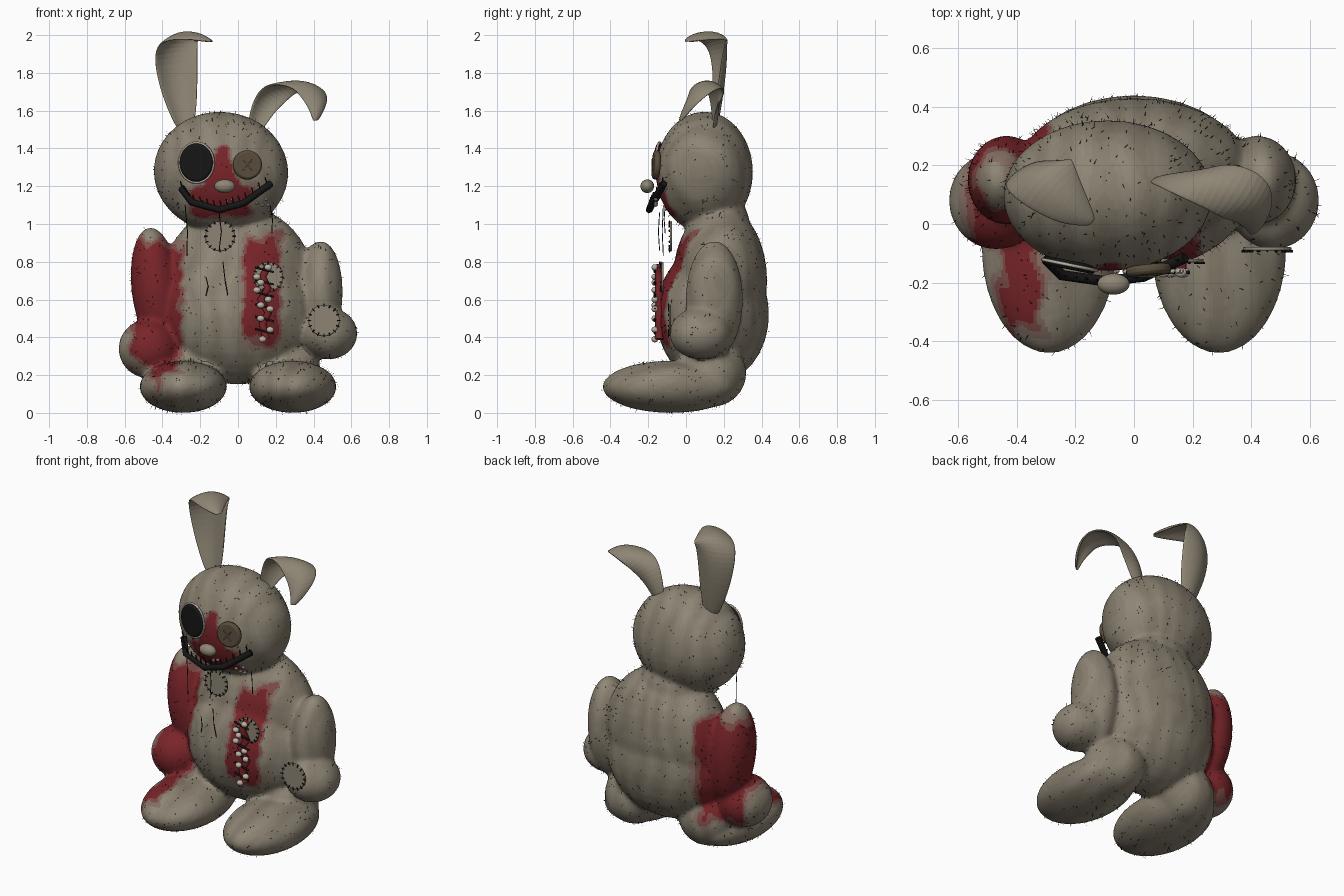
import bpy, math, random
from mathutils import Vector, noise

if "Cube" in bpy.data.objects:
    bpy.data.objects.remove(bpy.data.objects["Cube"])
random.seed(4)
C = bpy.context


def mat(name, rgb):
    m = bpy.data.materials.new(name)
    m.diffuse_color = (*rgb, 1)
    m.use_nodes = True
    m.node_tree.nodes["Principled BSDF"].inputs["Base Color"].default_value = m.diffuse_color
    return m


FUR = [mat("fur_%d" % i, (.29 - .022 * i, .255 - .021 * i, .195 - .018 * i)) for i in range(5)]
MIX = [mat("stain_%d" % i, c) for i, c in enumerate([(.24, .16, .13), (.21, .075, .065), (.19, .018, .022)])]
BLACK = mat("black", (.008, .008, .008))
BUTTON = mat("button_brown", (.10, .075, .045))
CLOTH = mat("cloth", (.27, .235, .175))
PALE = mat("pale", (.5, .45, .38))
RED = MIX[2]


def finish(ob, name, m):
    ob.name = name
    if m:
        ob.data.materials.append(m)
    C.view_layer.objects.active = ob
    bpy.ops.object.shade_smooth_by_angle()
    return ob


def ball(name, loc, rad, m=None, rot=(0, 0, 0), seg=32):
    bpy.ops.mesh.primitive_uv_sphere_add(segments=seg, ring_count=seg // 2, location=loc, rotation=rot)
    C.object.scale = rad
    return finish(C.object, name, m)


def disc(name, loc, r, depth, m, rot=(0, 0, 0)):
    bpy.ops.mesh.primitive_cylinder_add(vertices=40, radius=r, depth=depth, location=loc,
                                        rotation=(math.pi / 2 + rot[0], 0, rot[2]))
    ob = finish(C.object, name, m)
    b = ob.modifiers.new("edge", 'BEVEL')
    b.width, b.segments = depth * .35, 2
    return ob


def tubes(name, paths, r, m):
    cu = bpy.data.curves.new(name, 'CURVE')
    cu.dimensions, cu.bevel_depth, cu.bevel_resolution, cu.use_fill_caps = '3D', r, 1, True
    for p in paths:
        s = cu.splines.new('POLY')
        s.points.add(len(p) - 1)
        for q, co in zip(s.points, p):
            q.co = (*co, 1)
    cu.materials.append(m)
    ob = bpy.data.objects.new(name, cu)
    C.collection.objects.link(ob)
    return ob


# soft body: overlapping ellipsoids fused into one skin
parts = [((0, .14, .52), (.41, .30, .37), 0), ((0, .18, .70), (.40, .25, .40), 0),
         ((-.03, .17, .98), (.22, .17, .2), 0), ((-.09, .097, 1.275), (.358, .258, .32), 4),
         ((-.435, .15, .66), (.13, .152, .325), -6), ((.42, .15, .6), (.133, .152, .312), 4),
         ((-.47, .08, .34), (.163, .168, .158), 0), ((.475, .08, .42), (.158, .168, .138), 0)]
for s in (-1, 1):
    parts += [((s * .29, -.08, .138), (.232, .364, .138), 0), ((s * .26, .13, .21), (.18, .19, .18), 0)]
obs = [ball("plush_body", l, r, None, (0, math.radians(a), 0)) for l, r, a in parts]
bpy.ops.object.select_all(action='DESELECT')
for o in obs:
    o.select_set(True)
C.view_layer.objects.active = obs[0]
bpy.ops.object.join()
body = C.object
bpy.ops.object.transform_apply(location=True, rotation=True, scale=True)
rm = body.modifiers.new("fuse", 'REMESH')
rm.mode, rm.voxel_size = 'VOXEL', .0125
sm = body.modifiers.new("soften", 'SMOOTH')
sm.factor, sm.iterations = .5, 14
me = bpy.data.meshes.new_from_object(body.evaluated_get(C.evaluated_depsgraph_get()))
body.modifiers.clear()
body.data = me
body.name = "plush_body"


def band(v, a, b, e=.04):
    return max(0, min(1, (v - a) / e + .5, (b - v) / e + .5))


def stain(p):
    x, y, z = p
    arm = band(x, -.56 if z < .5 else -.9, -.3, .07) * band(z, .25, .9, .12)
    foot = band(x, -.45, -.33, .08) * band(y, -.36, .05, .12) * band(z, .1, .4)
    belly = band(x, .03, .22, .06) * band(z, .37, .93, .1) * band(y, -1, .12)
    half = .12 * (1.46 - z) / .3
    face = band(x, -.08 - half, -.08 + half, .05) * band(z, 1.15, 1.42)
    mouth = band(x, -.25, .07, .06) * band(z, 1.04, 1.2, .05)
    return max(arm, foot, belly, (face if y < 0 else 0), (mouth if y < 0 else 0))


# fur stripes and stains
me.materials.clear()
for m in FUR + MIX:
    me.materials.append(m)
for f in me.polygons:
    p = f.center
    f.use_smooth = True
    w = stain(p)
    w += .5 * noise.noise(p * 14) * (0 < w < 1)
    t = math.sin(52 * p.x + 4 * noise.noise(p * 3.5)) * .6 + .8 * noise.noise(p * 8)
    f.material_index = 7 if w > .65 else 6 if w > .4 else 5 if w > .18 else max(0, min(4, round(1.8 + 1.7 * t)))

# stray hairs
hv, hf = [], []
for f in random.sample(list(me.polygons), 1500):
    n = f.normal
    d = (n + Vector([random.uniform(-.7, .7) for _ in range(3)])).normalized()
    t = d.cross(Vector((.3, .5, .8))).normalized() * .0014
    hf.append((len(hv), len(hv) + 1, len(hv) + 2))
    hv += [f.center - t, f.center + t, f.center + d * random.uniform(.01, .026)]
hm = bpy.data.meshes.new("stray_hairs")
hm.from_pydata(hv, [], hf)
hm.materials.append(BLACK)
C.collection.objects.link(bpy.data.objects.new("stray_hairs", hm))


# ears: cupped strips lofted along a path of (centre, half-width vector)
def ear(name, rows):
    N, vs, fs = 6, [], []
    for i, (c, w) in enumerate(rows):
        c, w = Vector(c), Vector(w)
        t = Vector(rows[min(i + 1, len(rows) - 1)][0]) - Vector(rows[max(i - 1, 0)][0])
        n = w.cross(t).normalized()
        for k in range(N + 1):
            u = 2 * k / N - 1
            vs.append(c + w * u + n * w.length * .4 * (u * u - .5))
    for i in range(len(rows) - 1):
        for k in range(N):
            a = i * (N + 1) + k
            fs.append((a, a + 1, a + N + 2, a + N + 1))
    m = bpy.data.meshes.new(name)
    m.from_pydata(vs, [], fs)
    ob = bpy.data.objects.new(name, m)
    C.collection.objects.link(ob)
    so = ob.modifiers.new("thick", 'SOLIDIFY')
    so.thickness, so.offset = .014, 0
    su = ob.modifiers.new("round", 'SUBSURF')
    su.levels = su.render_levels = 2
    return finish(ob, name, CLOTH)


ear("upright_ear", [((-.28, .15, 1.50), (.045, .01, 0)), ((-.305, .17, 1.66), (.09, .01, .01)),
                    ((-.33, .185, 1.82), (.112, .02, .01)), ((-.335, .185, 1.94), (.115, .04, .01)),
                    ((-.31, .16, 1.995), (.09, .08, .0)), ((-.24, .09, 1.997), (.05, .075, 0)),
                    ((-.19, .045, 1.985), (.03, .05, 0)), ((-.14, .005, 1.965), (.008, .01, 0))])
ear("folded_ear", [((.09, .15, 1.51), (.04, 0, -.015)), ((.13, .155, 1.62), (.055, .01, -.035)),
                   ((.19, .155, 1.70), (.06, .04, -.045)), ((.27, .14, 1.738), (.04, .075, -.02)),
                   ((.36, .1, 1.738), (.055, .085, .005)), ((.415, .06, 1.69), (.065, .06, .02)),
                   ((.43, .01, 1.62), (.045, .03, .015)), ((.41, -.03, 1.545), (.012, .008, 0))])

# face
eye = disc("hollow_eye", (-.22, -.14, 1.325), .09, .03, BLACK, (0, 0, -.2))
eye.scale.y = 1.13
bpy.ops.mesh.primitive_torus_add(major_radius=.093, minor_radius=.006, location=(-.22, -.14, 1.325),
                                 rotation=(math.pi / 2, 0, -.2))
C.object.scale.y = 1.13
finish(C.object, "eye_rim", PALE)
disc("button_eye", (.05, -.158, 1.313), .077, .035, BUTTON, (-.06, 0, .1))
tubes("button_cross", [[(.05 - .026, -.18, 1.313 - s * .03), (.05 + .026, -.18, 1.313 + s * .03)] for s in (-1, 1)],
      .003, CLOTH)
ball("nose", (-.07, -.205, 1.2), (.055, .036, .036), CLOTH)
mouth = [(-.3, -.12, 1.19), (-.245, -.175, 1.115), (-.1, -.195, 1.075), (.03, -.18, 1.11), (.175, -.115, 1.215)]
tubes("mouth", [mouth], .019, BLACK)
ticks = []
for a, b in zip(mouth, mouth[1:]):
    for k in range(4):
        p = Vector(a).lerp(Vector(b), k / 4 + .12)
        ticks.append([p, p + Vector((-.012, .0, .045))])
tubes("mouth_stitches", ticks, .004, BLACK)
for i, (x, z) in enumerate([(.1, 1.11), (.13, 1.1), (.16, 1.1), (.15, 1.13), (-.03, 1.13), (-.06, 1.12)]):
    ball("stuffing_bit_%d" % i, (x, -.16, z), (.011, .011, .009), PALE, seg=10)


# sewn patches
def patch(name, x, y, z, r):
    disc(name, (x, y, z), r, .012, CLOTH)
    st = []
    for i in range(16):
        a = i * math.tau / 16
        st.append([(x + q * math.cos(a), y - .008, z + q * math.sin(a)) for q in (r * .84, r * 1.06)])
    tubes(name + "_stitches", st, .0035, BLACK)


patch("neck_patch", -.095, -.08, .935, .08)
patch("belly_patch", .16, -.125, .72, .078)
patch("hand_patch", .455, -.085, .49, .083)

# open belly seam with stitches and stuffing beads
seam = [(.16, .78), (.13, .72), (.16, .66), (.12, .6), (.16, .53), (.13, .47), (.15, .39)]
tubes("belly_tear", [[(x, -.142, z) for x, z in seam]], .022, RED)
tubes("belly_stitches", [[(x - .05, -.165, z + .01), (x + .05, -.165, z - .015)]
                         for i in range(6) for x, z in [(.14, .76 - i * .065)]], .006, BLACK)
for i, (x, z) in enumerate([(.16, .77), (.1, .72), (.1, .65), (.16, .6), (.12, .5), (.17, .55), (.12, .57),
                            (.17, .44), (.13, .39), (.12, .69)]):
    ball("stuffing_bead_%d" % i, (x, -.165, z), (.021, .018, .017), PALE, seg=14)

# loose threads
tubes("loose_threads", [[(x, y, a), (x + .012, y - .006, (a + b) / 2), (x + d, y, b)] for x, y, a, b, d in
                        [(-.28, -.12, 1.1, .83, .01), (-.08, -.14, .8, .6, .03), (-.17, -.13, .72, .62, 0),
                         (.17, -.11, 1.1, .95, .01), (-.1, -.14, 1.06, .86, .0)]], .0025, BLACK)
